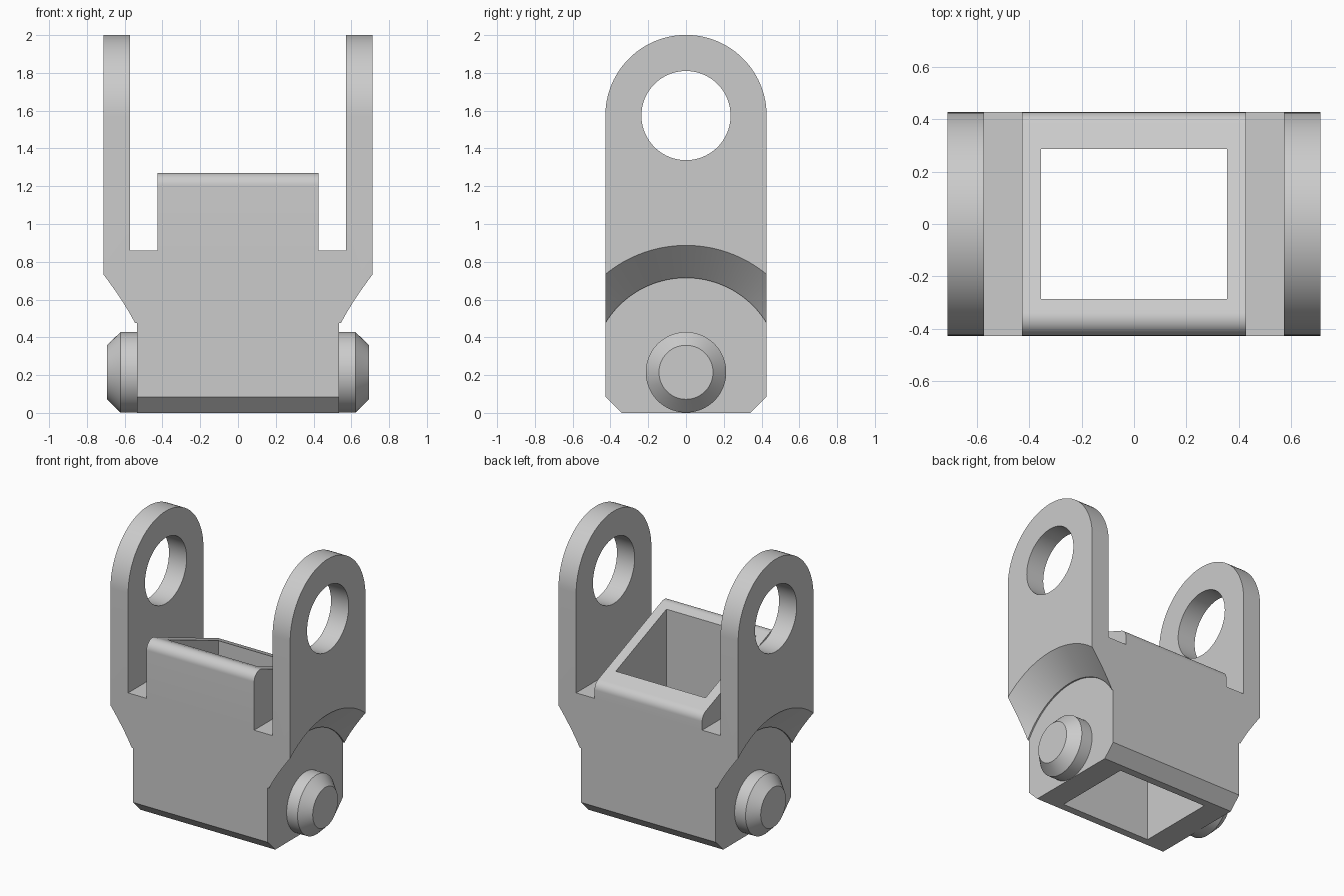
import bpy, bmesh, math
from mathutils import Matrix, Vector

if "Cube" in bpy.data.objects:
    bpy.data.objects.remove(bpy.data.objects["Cube"])

grey = bpy.data.materials.new("light_grey")
grey.use_nodes = True
colour = (0.6, 0.6, 0.6, 1)
grey.diffuse_color = colour
grey.node_tree.nodes["Principled BSDF"].inputs["Base Color"].default_value = colour

HALF_Y = 0.427     # half depth of the bracket
PIN_Z = 0.215      # pin axis height
EYE_Z = 1.574      # centre of the arm holes


def finish(name, bm):
    bmesh.ops.recalc_face_normals(bm, faces=bm.faces)
    mesh = bpy.data.meshes.new(name)
    bm.to_mesh(mesh)
    bm.free()
    mesh.materials.append(grey)
    obj = bpy.data.objects.new(name, mesh)
    bpy.context.scene.collection.objects.link(obj)
    return obj


def box(name, x0, x1, y0, y1, z0, z1):
    bm = bmesh.new()
    size = Matrix.Diagonal((x1 - x0, y1 - y0, z1 - z0, 1))
    middle = Matrix.Translation(((x0 + x1) / 2, (y0 + y1) / 2, (z0 + z1) / 2))
    bmesh.ops.create_cube(bm, size=1, matrix=middle @ size)
    return finish(name, bm)


def extrude_x(name, profile, half):
    """Solid from a (y, z) outline, spanning -half to half in x."""
    bm = bmesh.new()
    face = bm.faces.new([bm.verts.new((-half, y, z)) for y, z in profile])
    moved = bmesh.ops.extrude_face_region(bm, geom=[face], use_keep_orig=True)
    verts = [v for v in moved["geom"] if isinstance(v, bmesh.types.BMVert)]
    bmesh.ops.translate(bm, verts=verts, vec=(2 * half, 0, 0))
    return finish(name, bm)


def lathe_x(name, profile, z, side=1):
    """Solid turned around an x-parallel axis from (x, radius) points."""
    bm = bmesh.new()
    verts = [bm.verts.new((side * x, 0, z + r)) for x, r in profile]
    edges = [bm.edges.new(pair) for pair in zip(verts, verts[1:])]
    bmesh.ops.spin(bm, geom=verts + edges, cent=(0, 0, z), axis=(1, 0, 0),
                   angle=math.tau, steps=96, use_duplicate=False)
    bmesh.ops.remove_doubles(bm, verts=bm.verts, dist=1e-5)
    return finish(name, bm)


def arc(y, z, r, start, end, steps):
    angles = [math.radians(start + (end - start) * i / steps) for i in range(steps + 1)]
    return [(y + r * math.cos(a), z + r * math.sin(a)) for a in angles]


def apply_boolean(target, other, operation):
    mod = target.modifiers.new("boolean", 'BOOLEAN')
    mod.operation, mod.solver, mod.object = operation, 'EXACT', other
    bpy.context.view_layer.objects.active = target
    bpy.ops.object.modifier_apply(modifier=mod.name)
    bpy.data.objects.remove(other)


def smooth(obj):
    bpy.ops.object.select_all(action='DESELECT')
    obj.select_set(True)
    bpy.context.view_layer.objects.active = obj
    bpy.ops.object.shade_smooth_by_angle(angle=math.radians(25))


# Round-topped outline with chamfered foot
outline = [(-HALF_Y, 0.085), (-0.342, 0), (0.342, 0), (HALF_Y, 0.085)]
outline += arc(0, EYE_Z, HALF_Y, 0, 180, 48)
bracket = extrude_x("bracket", outline, 0.713)

# Open space between the arms
apply_boolean(bracket, box("arm_gap", -0.573, 0.573, -1, 1, 0.86, 3), 'DIFFERENCE')

# Central housing with a rounded top that slopes down to the back
r = 0.066
slope = 68.5
housing = [(-HALF_Y, 0.5), (HALF_Y, 0.5)]
housing += arc(HALF_Y - r, 0.92, r, 0, slope, 10)
housing += arc(r - HALF_Y, 1.204, r, slope, 180, 16)
apply_boolean(bracket, extrude_x("housing", housing, 0.427), 'UNION')

# Conical relief around each pin
relief = [(0.535, 0), (0.535, 0.5), (0.545, 0.5), (0.713, 0.672), (0.8, 0.761), (0.8, 0)]
for side in (-1, 1):
    apply_boolean(bracket, lathe_x("relief", relief, PIN_Z, side), 'DIFFERENCE')

# Arm holes and the shaft through the housing
hole = [(-1, 0), (-1, 0.236), (1, 0.236), (1, 0)]
apply_boolean(bracket, lathe_x("arm_hole", hole, EYE_Z), 'DIFFERENCE')
apply_boolean(bracket, box("shaft", -0.356, 0.356, -0.287, 0.287, -1, 3), 'DIFFERENCE')
smooth(bracket)

# Chamfered pins
pin = [(0.53, 0), (0.53, 0.213), (0.622, 0.213), (0.693, 0.143), (0.693, 0)]
for label, side in (("right_pin", -1), ("left_pin", 1)):
    smooth(lathe_x(label, pin, PIN_Z, side))
